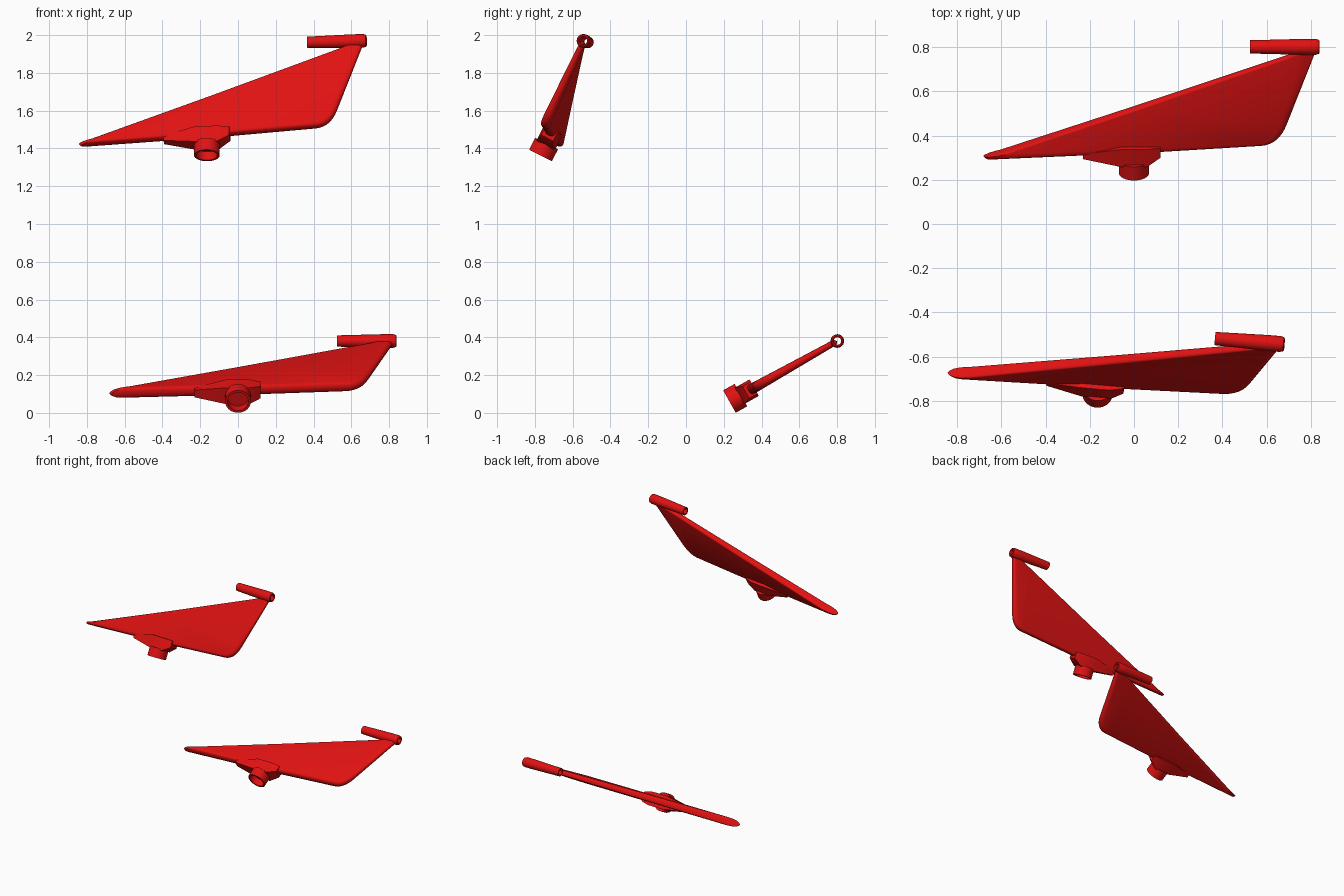
import bpy, bmesh, math
from mathutils import Vector, Matrix

if "Cube" in bpy.data.objects:
    bpy.data.objects.remove(bpy.data.objects["Cube"])

red = bpy.data.materials.new("red")
red.diffuse_color = (0.75, 0.006, 0.006, 1)
red.use_nodes = True
red.node_tree.nodes["Principled BSDF"].inputs["Base Color"].default_value = red.diffuse_color


def finish(name, bm, frame):
    bmesh.ops.remove_doubles(bm, verts=bm.verts, dist=1e-5)
    bmesh.ops.recalc_face_normals(bm, faces=bm.faces)
    me = bpy.data.meshes.new(name)
    bm.to_mesh(me)
    bm.free()
    me.materials.append(red)
    ob = bpy.data.objects.new(name, me)
    bpy.context.collection.objects.link(ob)
    ob.matrix_world = frame
    bpy.ops.object.select_all(action='DESELECT')
    ob.select_set(True)
    bpy.context.view_layer.objects.active = ob
    bpy.ops.object.shade_smooth_by_angle(angle=math.radians(35))


def skin(bm, rings, closed=False):
    """Join rings of points with quads."""
    rows = [[bm.verts.new(p) for p in r] for r in rings]
    pairs = list(zip(rows, rows[1:])) + ([(rows[-1], rows[0])] if closed else [])
    for a, b in pairs:
        for i in range(len(a)):
            j = (i + 1) % len(a)
            bm.faces.new((a[i], a[j], b[j], b[i]))
    return rows


def blade(frame):
    # outline in the plane of the fin, with rounded rear and nose corners
    pts = [(-0.682, 0.088), (-0.67, 0.076), (0.1, 0.115), (0.58, 0.148)]
    c0, c1, c2 = Vector((0.58, 0.148)), Vector((0.655, 0.153)), Vector((0.69, 0.25))
    for k in range(1, 9):
        t = k / 8
        p = c0 * (1 - t) ** 2 + c1 * 2 * t * (1 - t) + c2 * t * t
        pts.append((p.x, p.y))
    pts += [(0.828, 0.65), (0.79, 0.652), (0.7, 0.612), (0.0, 0.342), (-0.66, 0.093)]
    cx, cu = 0.35, 0.33
    rings = []
    for s, f in ((.91, -1), (.945, -.93), (.975, -.72), (.993, -.38), (1, 0),
                 (.993, .38), (.975, .72), (.945, .93), (.91, 1)):
        rings.append([(cx + (x - cx) * s, cu + (u - cu) * s,
                       f * (0.029 - 0.022 * (u - 0.08))) for x, u in pts])
    bm = bmesh.new()
    rows = skin(bm, rings)
    bm.faces.new(rows[0])
    bm.faces.new(rows[-1])
    finish("fin_blade", bm, frame)


def lathe(name, profile, place, frame, n=32, closed=False):
    rings = [[place(r * math.cos(i * math.tau / n), r * math.sin(i * math.tau / n), t)
              for i in range(n)] for r, t in profile]
    bm = bmesh.new()
    rows = skin(bm, rings, closed)
    if not closed:
        bm.faces.new(rows[0])
        bm.faces.new(rows[-1])
    finish(name, bm, frame)


def bracket(frame):
    # tapered block joining socket and blade, narrowing to both ends
    secs = [(-0.23, .085, .112, .022), (-0.06, .06, .15, .05),
            (0.06, .06, .15, .05), (0.12, .10, .15, .036)]
    bm = bmesh.new()
    rows = skin(bm, [[(x, a, -h), (x, a, h), (x, b, h), (x, b, -h)] for x, a, b, h in secs])
    bm.faces.new(rows[0])
    bm.faces.new(rows[-1])
    finish("fin_bracket", bm, frame)


def fin(origin, xdir, updir):
    x = Vector(xdir).normalized()
    n = x.cross(Vector(updir)).normalized()
    u = n.cross(x)
    m = Matrix((x, u, n)).transposed().to_4x4()
    frame = Matrix.Translation(origin) @ m
    blade(frame)
    bracket(frame)
    # hollow socket below the blade
    lathe("fin_socket", [(.004, .05), (.055, .05), (.055, 0), (.068, 0), (.068, .07), (.004, .07)],
          lambda a, b, t: (a, t, b), frame)
    # hollow tube at the upper tip
    lathe("tip_tube", [(.02, .525), (.030, .525), (.036, .76), (.036, .822), (.032, .836),
                       (.026, .84), (.02, .836)],
          lambda a, b, t: (t, .655 + a, b), frame, closed=True)


a = math.radians(29.3)
fin((0, 0.23, 0.06), (1, 0, 0), (0, math.cos(a), math.sin(a)))
fin((-0.165, -0.77, 1.363), (0.995, -0.083, 0.027), (0.012, 0.45, 0.89))
